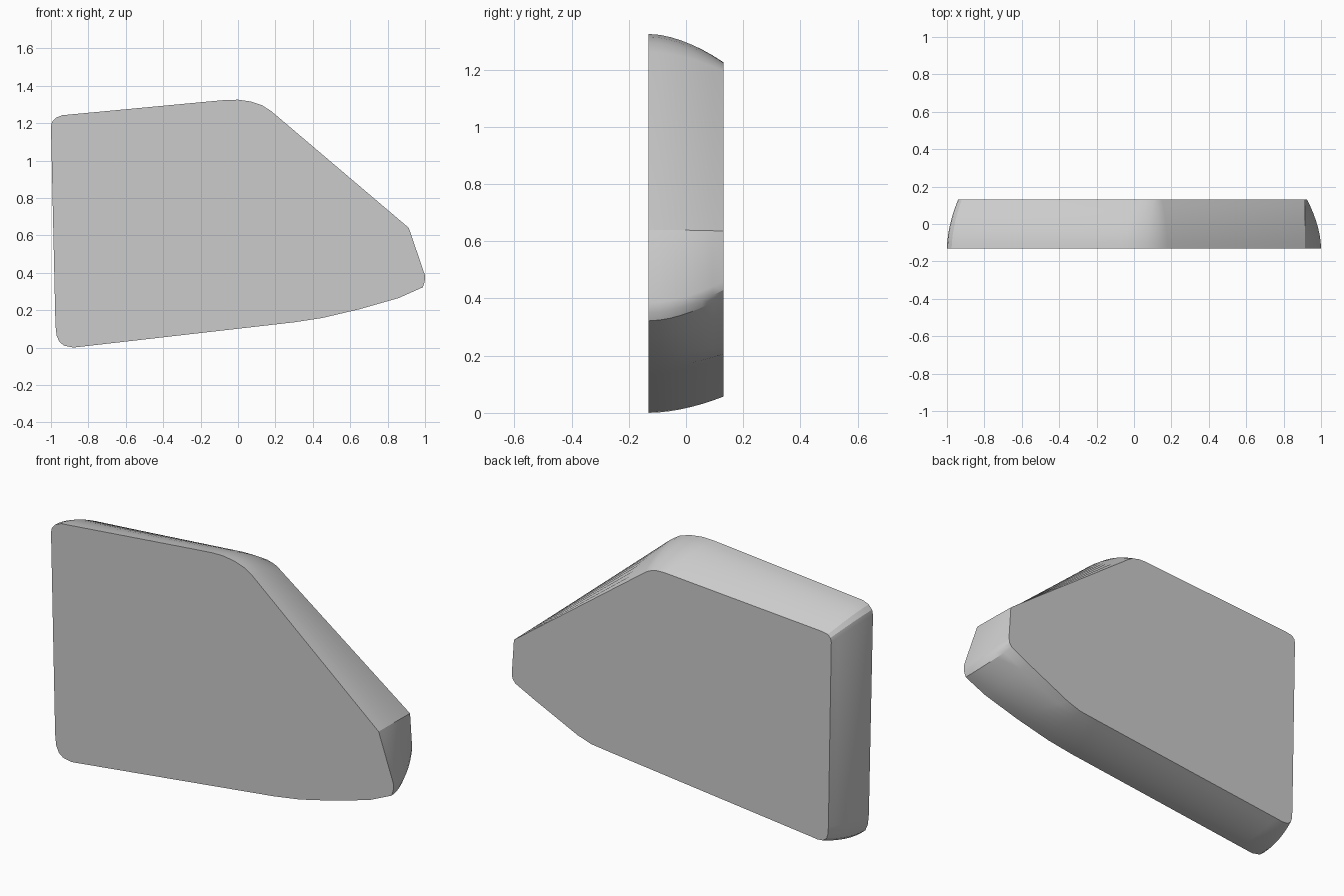
import bpy, bmesh, math

# Matching outline points: front x, front z, back x, back z (clockwise from upper left)
OUTLINE = [
    (-1.00, 1.18, -0.94, 1.12), (-0.995, 1.205, -0.935, 1.14),
    (-0.975, 1.228, -0.92, 1.155), (-0.94, 1.242, -0.88, 1.162),
    (-0.13, 1.318, -0.02, 1.222), (-0.06, 1.324, 0.04, 1.226),
    (0.00, 1.325, 0.08, 1.224), (0.07, 1.315, 0.11, 1.216),
    (0.13, 1.295, 0.13, 1.208), (0.18, 1.262, 0.15, 1.195),
    (0.913, 0.64, 0.913, 0.636),
    (1.00, 0.385, 0.925, 0.46), (0.998, 0.35, 0.922, 0.43), (0.988, 0.322, 0.905, 0.408),
    (0.86, 0.265, 0.80, 0.355), (0.65, 0.205, 0.54, 0.232),
    (0.45, 0.158, 0.46, 0.206), (0.30, 0.135, 0.35, 0.193),
    (-0.80, 0.009, -0.82, 0.062), (-0.88, 0.0, -0.86, 0.057),
    (-0.93, 0.01, -0.89, 0.06), (-0.955, 0.03, -0.912, 0.075),
    (-0.97, 0.065, -0.92, 0.10), (-0.976, 0.12, -0.923, 0.14),
]
DEPTH, STEPS = 0.262, 7

# Slab: loft the front outline into the smaller back one along a bulging curve
bm = bmesh.new()
rings = []
for i in range(STEPS + 1):
    f = i / STEPS
    t = f ** 1.8
    rings.append([bm.verts.new((fx + (bx - fx) * t, DEPTH * (f - 0.5), fz + (bz - fz) * t))
                  for fx, fz, bx, bz in OUTLINE])
n = len(OUTLINE)
for a, b in zip(rings, rings[1:]):
    for j in range(n):
        k = (j + 1) % n
        bm.faces.new((a[j], a[k], b[k], b[j]))

# Flat front and back faces
bm.faces.new(rings[0])
bm.faces.new(rings[-1])
bmesh.ops.recalc_face_normals(bm, faces=bm.faces)

mesh = bpy.data.meshes.new("panel_slab")
bm.to_mesh(mesh)
bm.free()
slab = bpy.data.objects.new("panel_slab", mesh)
bpy.context.collection.objects.link(slab)
bpy.context.view_layer.objects.active = slab
slab.select_set(True)
bpy.ops.object.shade_smooth_by_angle(angle=math.radians(25))
